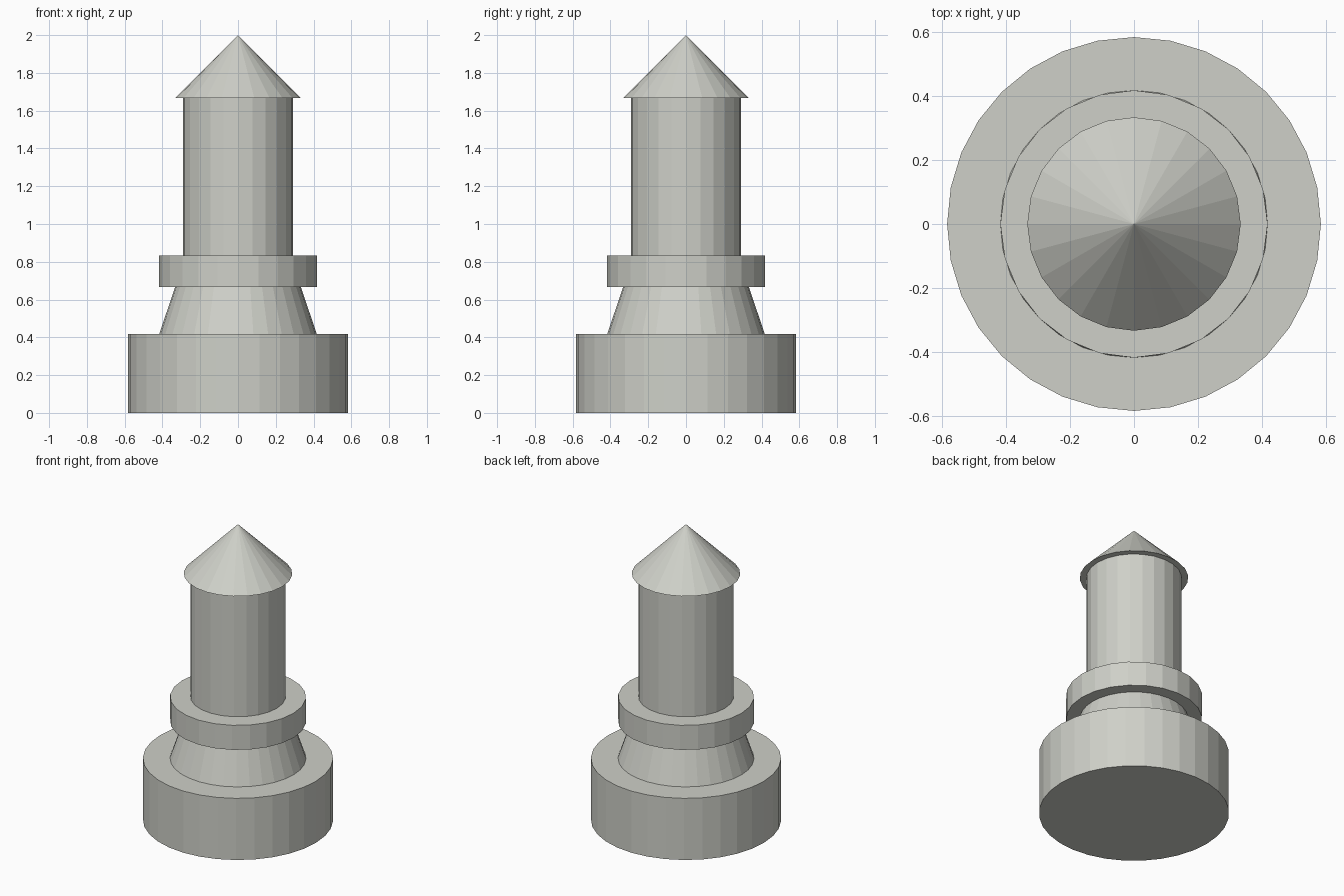
import bpy

cube = bpy.data.objects.get("Cube")
if cube:
    bpy.data.objects.remove(cube, do_unlink=True)

# One warm grey for every part
GREY = (0.62, 0.63, 0.58, 1.0)
grey = bpy.data.materials.new("warm grey")
grey.use_nodes = True
grey.diffuse_color = GREY
grey.node_tree.nodes["Principled BSDF"].inputs["Base Color"].default_value = GREY


def turned_part(name, sides, r_bottom, r_top, z_bottom, z_top):
    """Flat-shaded round section between two heights."""
    bpy.ops.mesh.primitive_cone_add(
        vertices=sides, radius1=r_bottom, radius2=r_top,
        depth=z_top - z_bottom, location=(0, 0, (z_bottom + z_top) / 2))
    part = bpy.context.object
    part.name = name
    part.data.materials.append(grey)


# Stacked sections from the ground up
turned_part("base", 32, 0.583, 0.583, 0.0, 0.417)
turned_part("tapered_neck", 32, 0.417, 0.333, 0.417, 0.667)
turned_part("collar", 24, 0.417, 0.417, 0.667, 0.833)
turned_part("shaft", 24, 0.292, 0.292, 0.833, 1.667)
turned_part("pointed_cap", 24, 0.333, 0.0, 1.667, 2.0)
